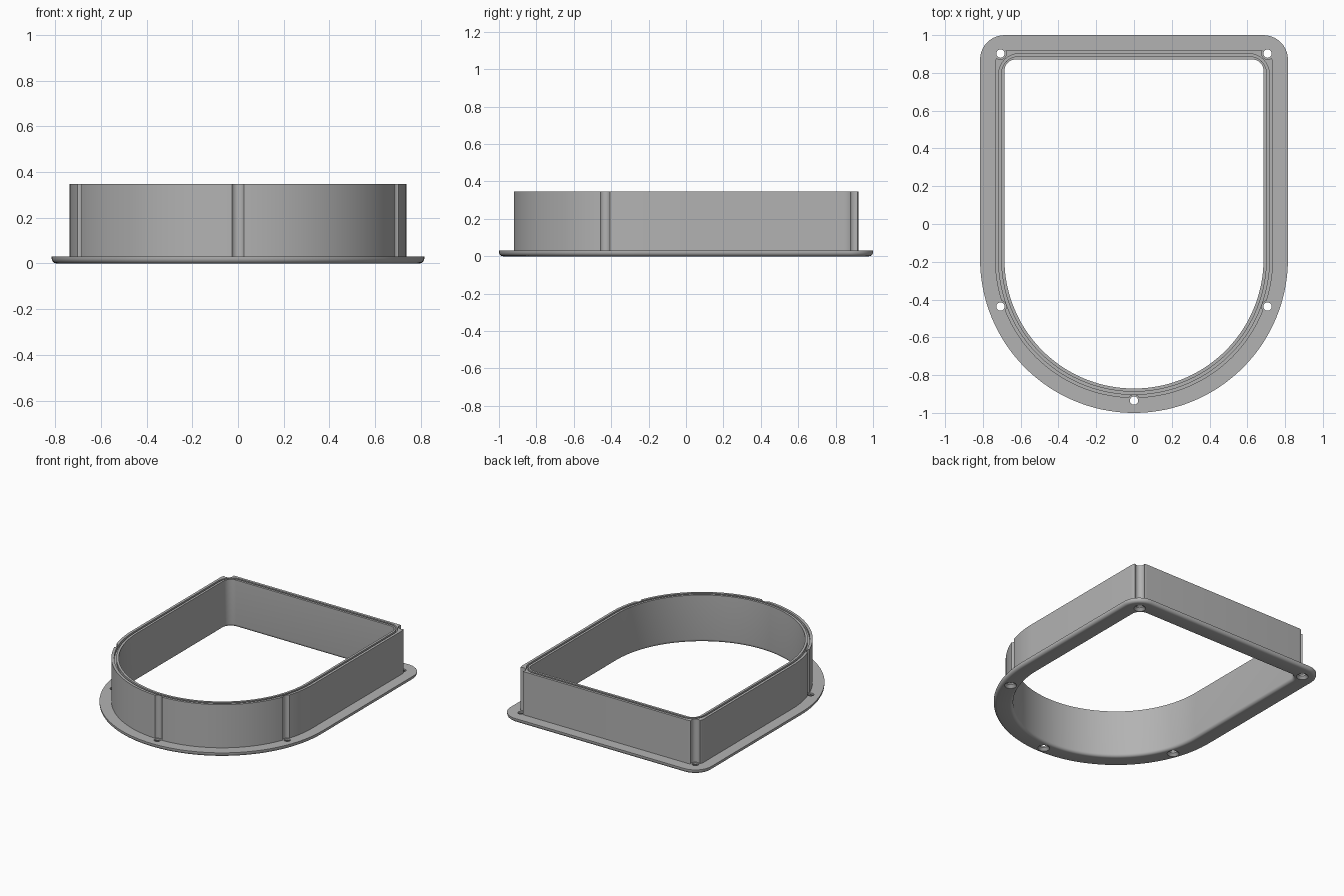
import bpy, bmesh
from math import pi, sin, cos

cube = bpy.data.objects.get("Cube")
if cube:
    bpy.data.objects.remove(cube, do_unlink=True)

HALF_W, BACK_Y, ARC_Y = 0.686, 0.871, -0.185   # opening size, centre of round end
FLANGE_Z, TOP_Z = 0.03, 0.347

grey = bpy.data.materials.new("grey plastic")
grey.use_nodes = True
grey.diffuse_color = (0.45, 0.45, 0.45, 1)
grey.node_tree.nodes["Principled BSDF"].inputs["Base Color"].default_value = (0.45, 0.45, 0.45, 1)


def arc(cx, cy, r, a0, a1, n):
    return [(cx + r * cos(a0 + (a1 - a0) * i / n),
             cy + r * sin(a0 + (a1 - a0) * i / n)) for i in range(n + 1)]


def outline(offset, r):
    """D-shaped outline: round front, two rounded back corners."""
    w, y = HALF_W + offset, BACK_Y + offset
    return (arc(0, ARC_Y, w, pi, 2 * pi, 72)
            + arc(w - r, y - r, r, 0, pi / 2, 10)
            + arc(r - w, y - r, r, pi / 2, pi, 10))


def make_object(name, bm):
    bmesh.ops.recalc_face_normals(bm, faces=bm.faces)
    mesh = bpy.data.meshes.new(name)
    bm.to_mesh(mesh)
    bm.free()
    mesh.materials.append(grey)
    obj = bpy.data.objects.new(name, mesh)
    bpy.context.collection.objects.link(obj)
    return obj


def bridge(bm, rings, closed):
    n = len(rings[0])
    pairs = list(zip(rings, rings[1:]))
    if closed:
        pairs.append((rings[-1], rings[0]))
    for a, b in pairs:
        for i in range(n):
            j = (i + 1) % n
            bm.faces.new((a[i], a[j], b[j], b[i]))


# Cross-section (offset, corner radius, height): wall with a seal groove in its rim, on a flange
EDGE, FILLET = 0.129, 0.022
section = [(0, 0.06, TOP_Z),
           (0.017, 0.09, TOP_Z), (0.017, 0.09, TOP_Z - 0.02),
           (0.031, 0.11, TOP_Z - 0.02), (0.031, 0.11, TOP_Z),
           (0.05, 0.075, TOP_Z), (0.05, 0.075, FLANGE_Z),
           (EDGE, 0.13, FLANGE_Z)]
steps = [i / 5 * pi / 2 for i in range(6)]
section += [(EDGE - FILLET * (1 - cos(a)), 0.13 - FILLET * (1 - cos(a)),
             FILLET * (1 - sin(a))) for a in steps]
section += [(FILLET * (1 - sin(a)), 0.06 + FILLET * (1 - sin(a)),
             FILLET * (1 - cos(a))) for a in steps]

bm = bmesh.new()
rings = [[bm.verts.new((x, y, z)) for x, y in outline(d, r)] for d, r, z in section]
bridge(bm, rings, True)
frame = make_object("flanged_frame", bm)

# Countersunk screw holes, each continuing as a flute up the wall
lathe = [(0.046, -0.006), (0.022, 0.018), (0.022, FLANGE_Z + 0.0005),
         (0.031, FLANGE_Z + 0.0005), (0.031, 0.4)]
bm = bmesh.new()
for hx, hy in [(0.707, 0.902), (-0.707, 0.902), (0.707, -0.437), (-0.707, -0.437), (0, -0.935)]:
    rings = [[bm.verts.new((x, y, z)) for x, y in arc(hx, hy, r, 0, 2 * pi, 24)[:-1]]
             for r, z in lathe]
    bridge(bm, rings, False)
    bm.faces.new(rings[0])
    bm.faces.new(rings[-1])
cutter = make_object("screw_hole_cutter", bm)
cutter.hide_render = True

cut = frame.modifiers.new("screw holes", 'BOOLEAN')
cut.operation = 'DIFFERENCE'
cut.solver = 'EXACT'
cut.object = cutter
bpy.ops.object.select_all(action='DESELECT')
bpy.context.view_layer.objects.active = frame
frame.select_set(True)
bpy.ops.object.modifier_apply(modifier=cut.name)
bpy.data.objects.remove(cutter, do_unlink=True)
bpy.ops.object.shade_smooth_by_angle(angle=pi / 6)
